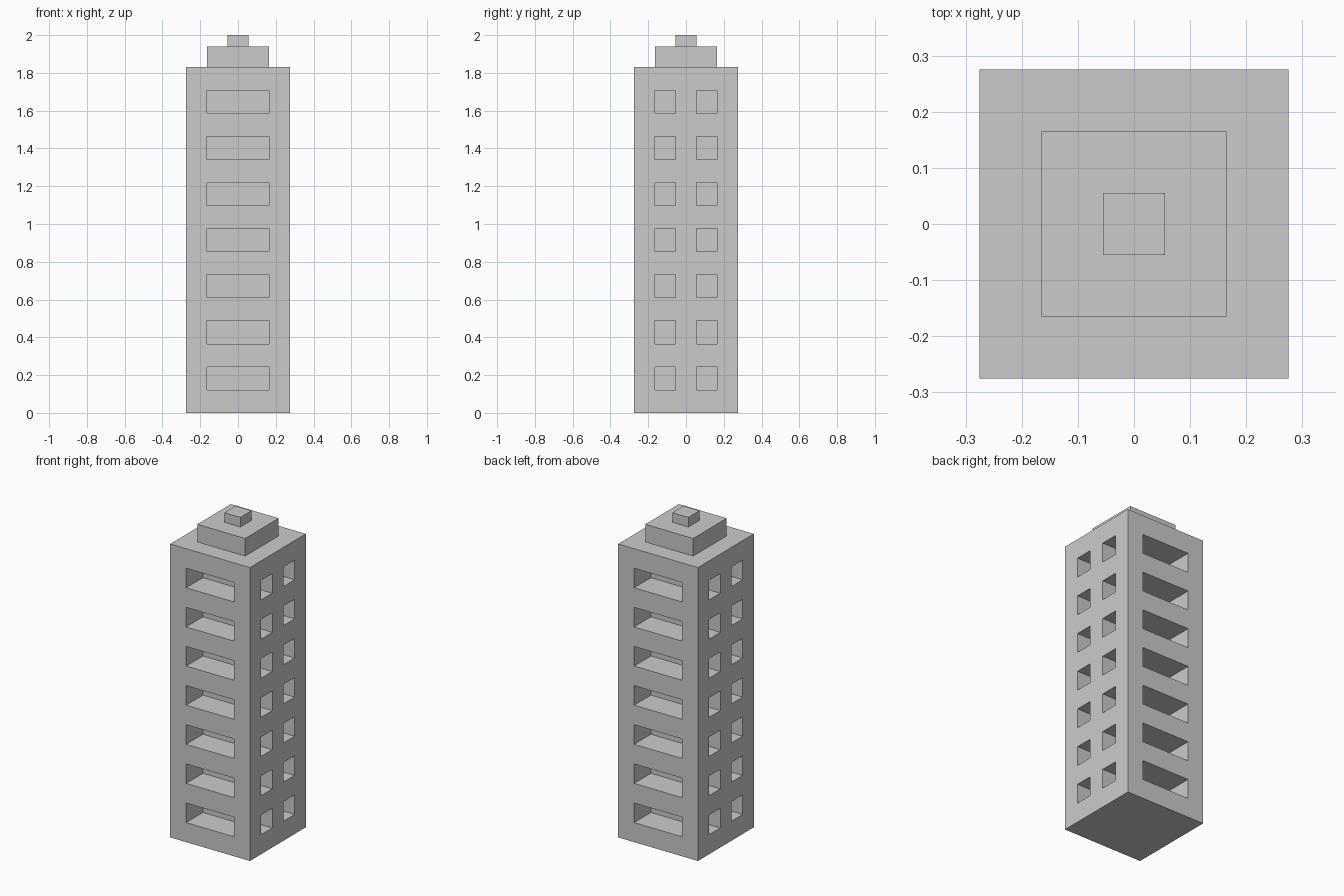
import bpy, bmesh
from mathutils import Vector

if "Cube" in bpy.data.objects:
    bpy.data.objects.remove(bpy.data.objects["Cube"])

HALF, CELL = 0.275, 0.11        # tower half width, column width (5 columns)
TOP, ROWS = 1.83, 15            # roof height, row count
ROW = TOP / ROWS


def finish(bm, name):
    me = bpy.data.meshes.new(name)
    bm.to_mesh(me)
    bm.free()
    ob = bpy.data.objects.new(name, me)
    bpy.context.collection.objects.link(ob)
    return ob


def box(half, z0, z1):
    bm = bmesh.new()
    bmesh.ops.create_cube(bm, size=1)
    for v in bm.verts:
        v.co = Vector((v.co.x * 2 * half, v.co.y * 2 * half, z0 + (v.co.z + 0.5) * (z1 - z0)))
    return bm


def cut(bm, co, no):
    bmesh.ops.bisect_plane(bm, geom=bm.verts[:] + bm.edges[:] + bm.faces[:],
                           plane_co=co, plane_no=no)


# Tower block, sliced into a grid of columns and rows
bm = box(HALF, 0, TOP)
for i in range(1, 5):
    p = -HALF + i * CELL
    cut(bm, (p, 0, 0), (1, 0, 0))
    cut(bm, (0, p, 0), (0, 1, 0))
for k in range(1, ROWS):
    cut(bm, (0, 0, k * ROW), (0, 0, 1))

# Window recesses: wide on front and back, pairs on the sides
walls = [((0, -1, 0), (1, 2, 3), 0.165), ((0, 1, 0), (1, 2, 3), 0.165),
         ((-1, 0, 0), (1, 3), 0.109), ((1, 0, 0), (1, 3), 0.109)]
panels = []
bm.normal_update()
for normal, columns, depth in walls:
    n = Vector(normal)
    faces = []
    for f in bm.faces:
        c = f.calc_center_median()
        along = c.x if n.y else c.y
        if (f.normal.dot(n) > 0.9 and int(c.z / ROW) % 2 == 1
                and int((along + HALF) / CELL) in columns):
            faces.append(f)
    panels.append((n, faces, depth))
for n, faces, depth in panels:
    res = bmesh.ops.extrude_face_region(bm, geom=faces)
    verts = [g for g in res["geom"] if isinstance(g, bmesh.types.BMVert)]
    bmesh.ops.translate(bm, verts=verts, vec=-n * depth)
    old = [f for f in faces if f.is_valid]
    if old:
        bmesh.ops.delete(bm, geom=old, context='FACES')
finish(bm, "tower")

# Stepped roof
finish(box(0.165, TOP, 1.94), "roof_step")
finish(box(0.055, 1.94, 2.0), "roof_cap")
